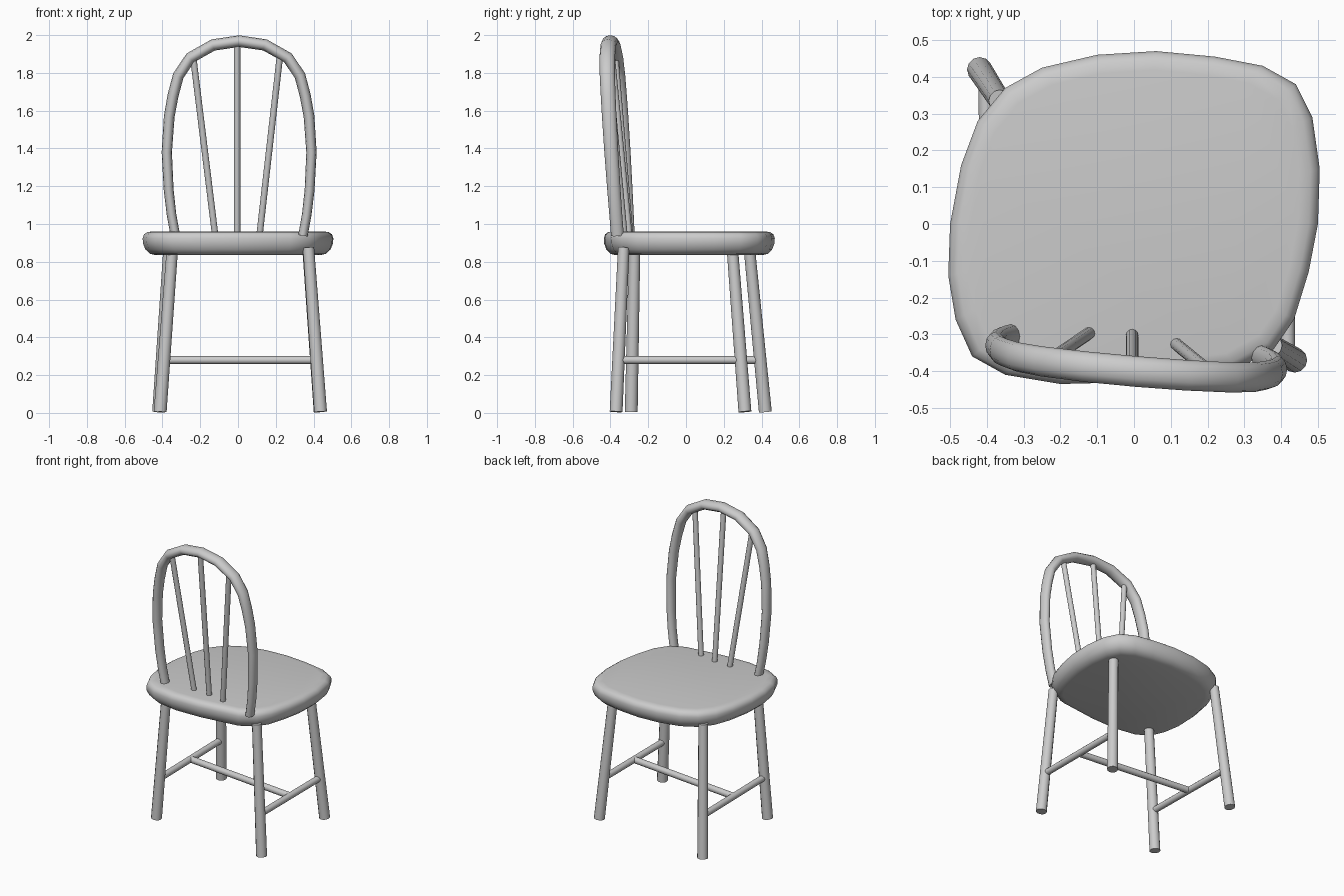
import bpy, bmesh, math
from mathutils import Vector

cube = bpy.data.objects.get("Cube")
if cube:
    bpy.data.objects.remove(cube, do_unlink=True)

GREY = (0.6, 0.6, 0.6, 1)
paint = bpy.data.materials.new("plain_grey")
paint.use_nodes = True
paint.diffuse_color = GREY
paint.node_tree.nodes["Principled BSDF"].inputs["Base Color"].default_value = GREY


def skin_rings(name, rings, angle=50):
    """Join closed rings of points into a capped, smooth-shaded solid."""
    bm = bmesh.new()
    loops = [[bm.verts.new(p) for p in ring] for ring in rings]
    n = len(loops[0])
    for a, b in zip(loops, loops[1:]):
        for i in range(n):
            j = (i + 1) % n
            bm.faces.new((a[i], a[j], b[j], b[i]))
    bm.faces.new(loops[0][::-1])
    bm.faces.new(loops[-1])
    bmesh.ops.recalc_face_normals(bm, faces=bm.faces)
    mesh = bpy.data.meshes.new(name)
    bm.to_mesh(mesh)
    bm.free()
    mesh.materials.append(paint)
    obj = bpy.data.objects.new(name, mesh)
    bpy.context.collection.objects.link(obj)
    bpy.ops.object.select_all(action='DESELECT')
    obj.select_set(True)
    bpy.context.view_layer.objects.active = obj
    bpy.ops.object.shade_smooth_by_angle(angle=math.radians(angle))
    return obj


def sweep(name, path, widths, depth_ratio=1.0, sides=12):
    """Sweep an oval along a path; its depth axis stays close to y."""
    rings = []
    for i, p in enumerate(path):
        t = (path[min(i + 1, len(path) - 1)] - path[max(i - 1, 0)]).normalized()
        hint = Vector((0, 1, 0)) if abs(t.y) < 0.8 else Vector((0, 0, 1))
        side = t.cross(hint).normalized()
        depth = side.cross(t)
        rings.append([p + widths[i] * (side * math.cos(a) + depth * depth_ratio * math.sin(a))
                      for a in (math.tau * k / sides for k in range(sides))])
    return skin_rings(name, rings)


def rod(name, a, b, ra, rb=None):
    return sweep(name, [Vector(a), Vector(b)], [ra, rb or ra])


# Seat: one rounded-square outline, stacked with a soft rim
outline = [(0.06, 0.47), (0.22, 0.455), (0.35, 0.43), (0.44, 0.38), (0.485, 0.29),
           (0.505, 0.15), (0.50, 0.0), (0.475, -0.13), (0.435, -0.26), (0.38, -0.34),
           (0.28, -0.395), (0.0, -0.43), (-0.2, -0.435), (-0.35, -0.41), (-0.44, -0.36),
           (-0.485, -0.26), (-0.505, -0.14), (-0.50, 0.0), (-0.47, 0.16), (-0.425, 0.28),
           (-0.35, 0.37), (-0.25, 0.425), (-0.1, 0.46)]
rim = [(0.835, 0.86), (0.842, 0.92), (0.865, 0.97), (0.895, 0.995),
       (0.925, 1.0), (0.945, 0.985), (0.957, 0.95), (0.961, 0.89)]
skin_rings("seat", [[Vector((x * s, y * s, z)) for x, y in outline] for z, s in rim])

# Legs: splayed, slightly thicker at the foot
legs = {
    "front_left": ((0.437, -0.37), (0.373, -0.33)),
    "front_right": ((-0.412, -0.29), (-0.347, -0.272)),
    "back_left": ((0.435, 0.312), (0.37, 0.245)),
    "back_right": ((-0.42, 0.42), (-0.365, 0.335)),
}
joint = {}
for place, (foot, top) in legs.items():
    low, high = Vector((*foot, 0.006)), Vector((*top, 0.875))
    rod(place + "_leg", low, high, 0.034, 0.03)
    joint[place] = low.lerp(high, 0.315)

# Stretchers: one on each side and a bar between them
middle = {}
for hand in ("left", "right"):
    a, b = joint["front_" + hand], joint["back_" + hand]
    rod(hand + "_stretcher", a, b, 0.021)
    middle[hand] = (a + b) / 2
rod("cross_stretcher", middle["left"], middle["right"], 0.021)


# Bow of the backrest: half outline mirrored, laid on a leaning plane
def on_back(x, z):
    return Vector((x, -0.335 - 0.085 * x - 0.065 * (z - 0.96), z))


half = [(0.338, 0.94), (0.358, 1.05), (0.373, 1.18), (0.383, 1.38), (0.37, 1.57),
        (0.35, 1.68), (0.322, 1.785), (0.258, 1.88), (0.137, 1.948)]
full = [(-x, z) for x, z in half] + [(0, 1.968)] + half[::-1]
bow = [on_back(x + 0.006, z) for x, z in full]
sweep("backrest_bow", bow, [0.025 + 0.006 * max(0, p.z - 1) for p in bow], 1.35)

# Spindles fanning from the seat to the bow
for name, foot, top in (("right_spindle", (-0.122, -0.297), (-0.238, 1.89)),
                        ("middle_spindle", (-0.005, -0.302), (-0.005, 1.95)),
                        ("left_spindle", (0.115, -0.327), (0.222, 1.89))):
    rod(name, (*foot, 0.95), on_back(*top), 0.017)
